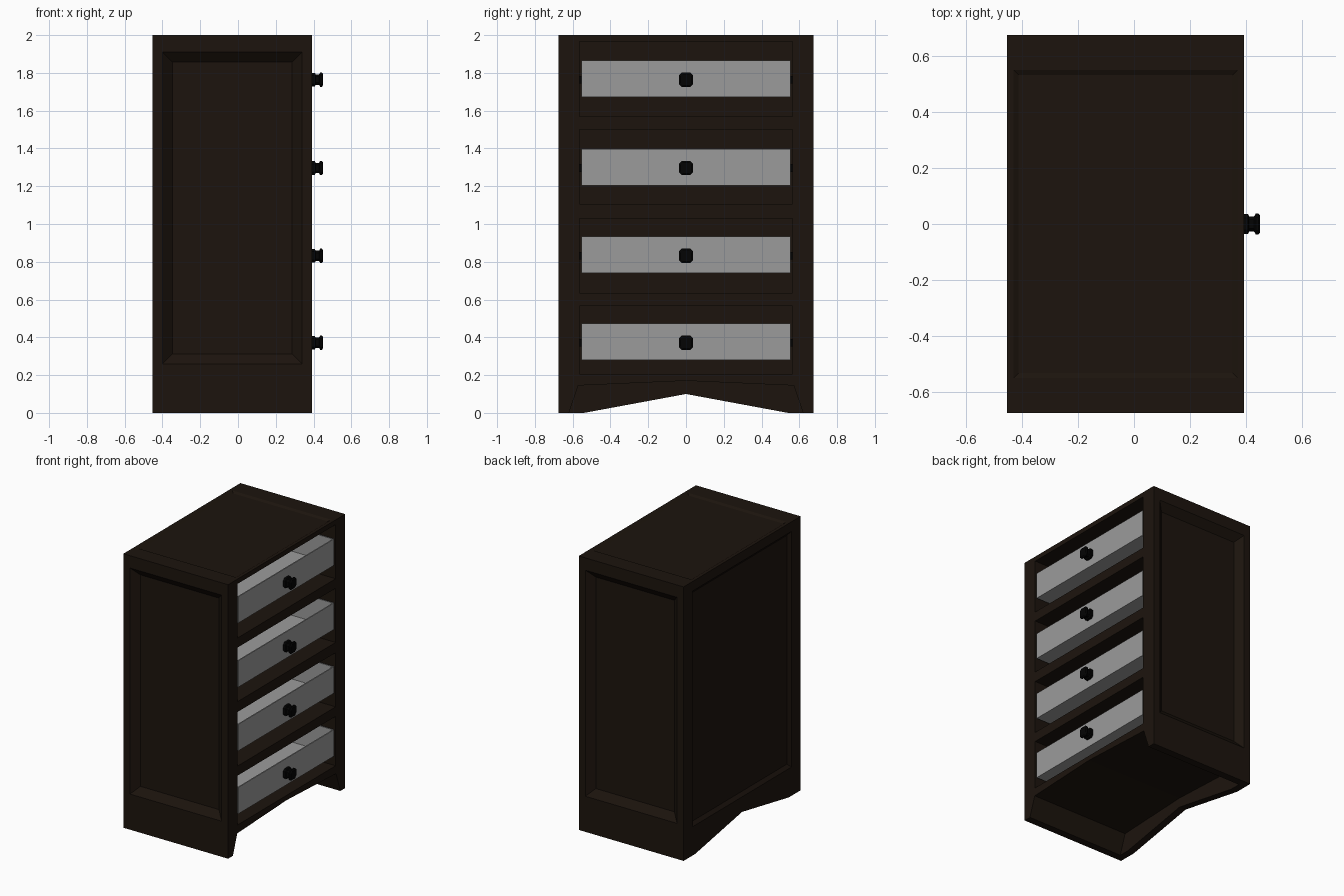
import bpy, bmesh, math
from mathutils import Vector

if "Cube" in bpy.data.objects:
    bpy.data.objects.remove(bpy.data.objects["Cube"])

def material(name, rgb):
    m = bpy.data.materials.new(name)
    m.diffuse_color = (*rgb, 1)
    m.use_nodes = True
    m.node_tree.nodes["Principled BSDF"].inputs["Base Color"].default_value = m.diffuse_color
    return m

wood = material("dark_wood", (0.0115, 0.0068, 0.004))
black = material("black_metal", (0.001, 0.001, 0.001))
grey = material("drawer_grey", (0.33, 0.33, 0.33))

def add(name, bm, mat=None):
    bmesh.ops.recalc_face_normals(bm, faces=bm.faces)
    me = bpy.data.meshes.new(name)
    bm.to_mesh(me)
    bm.free()
    ob = bpy.data.objects.new(name, me)
    bpy.context.collection.objects.link(ob)
    if mat:
        me.materials.append(mat)
    return ob

def box(name, lo, hi, mat=None):
    bm = bmesh.new()
    bmesh.ops.create_cube(bm, size=1)
    for v in bm.verts:
        v.co = Vector([lo[i] + (v.co[i] + 0.5) * (hi[i] - lo[i]) for i in range(3)])
    return add(name, bm, mat)

def hull(name, pts):
    bm = bmesh.new()
    for p in pts:
        bm.verts.new(p)
    bmesh.ops.convex_hull(bm, input=bm.verts)
    bmesh.ops.dissolve_limit(bm, angle_limit=0.01, verts=bm.verts, edges=bm.edges)
    return add(name, bm, wood)

def cut(body, cutter):
    m = body.modifiers.new("cut", 'BOOLEAN')
    m.operation = 'DIFFERENCE'
    m.solver = 'EXACT'
    m.object = cutter
    bpy.context.view_layer.objects.active = body
    bpy.ops.object.modifier_apply(modifier=m.name)
    bpy.data.objects.remove(cutter)

def panel_cutter(a, b, bevel, depth, place):
    # tapered block: place(u, v, height above surface) -> point
    pts = []
    for h, i in ((0.1, 0), (0, 0), (-depth, bevel)):
        for u in (a[0] + i, a[1] - i):
            for v in (b[0] + i, b[1] - i):
                pts.append(place(u, v, h))
    return hull("panel_cutter", pts)

def prism(profile, x0, x1):
    return hull("base_cutter", [(x, y, z) for x in (x0, x1) for y, z in profile])

# cabinet body
X0, X1, Y = -0.453, 0.393, 0.675
body = box("cabinet_body", (X0, -Y, 0), (X1, Y, 2), wood)

# recessed panels: two sides, back and top
for s in (-1, 1):
    cut(body, panel_cutter((-0.40, 0.34), (0.26, 1.91), 0.053, 0.045,
                           lambda u, v, h: (u, s * (Y + h), v)))
cut(body, panel_cutter((-0.57, 0.57), (0.21, 1.93), 0.025, 0.02,
                       lambda u, v, h: (X0 - h, u, v)))
cut(body, panel_cutter((-0.43, 0.37), (-0.55, 0.55), 0.018, 0.01,
                       lambda u, v, h: (u, v, 2 + h)))

# hollow base with pointed arches
cut(body, prism([(-0.62, -0.1), (0.62, -0.1), (0.62, 0), (-0.62, 0),
                 (-0.57, 0.145), (0.57, 0.145), (0, 0.17)], -0.40, 0.5))
cut(body, prism([(-0.54, -0.1), (0.54, -0.1), (0.54, 0), (-0.54, 0), (0, 0.1)],
                -0.55, -0.35))

# drawers: opening z range, drawer z range
rows = [((0.205, 0.565), (0.28, 0.473)), ((0.635, 1.03), (0.74, 0.933)),
        ((1.105, 1.50), (1.205, 1.398)), ((1.57, 1.965), (1.673, 1.865))]
BACK, WALL = -0.40, 0.008

# knob profile: x offset, half width of its chamfered square section
knob_profile = [(-0.01, 0.036), (0.014, 0.036), (0.018, 0.027), (0.036, 0.027),
                (0.042, 0.038), (0.051, 0.038), (0.057, 0.03)]
square = [(1, -0.6), (1, 0.6), (0.6, 1), (-0.6, 1),
          (-1, 0.6), (-1, -0.6), (-0.6, -1), (0.6, -1)]

def knob(name, z):
    bm = bmesh.new()
    rings = [[bm.verts.new((X1 + x, r * a, z + r * b)) for a, b in square]
             for x, r in knob_profile]
    for p, q in zip(rings, rings[1:]):
        for k in range(8):
            n = (k + 1) % 8
            bm.faces.new((p[k], p[n], q[n], q[k]))
    bm.faces.new(rings[0])
    bm.faces.new(rings[-1])
    add(name, bm, black)

for i, ((o0, o1), (d0, d1)) in enumerate(rows, 1):
    cut(body, box("opening_cutter", (BACK, -0.565, o0), (0.5, 0.565, o1), wood))
    # open-topped drawer box
    x0, x1 = BACK + 0.02, X1 - 0.003
    drawer = box(f"drawer_{i}", (x0, -0.553, d0), (x1, 0.553, d1), grey)
    cut(drawer, box("drawer_cutter", (x0 + WALL, -0.553 + WALL, d0 + 0.015),
                    (x1 - WALL, 0.553 - WALL, d1 + 0.1), grey))
    zc = (d0 + d1) / 2 - 0.005
    # slide rails on both sides of the drawer
    for s, side in ((-1, "left"), (1, "right")):
        ys = sorted((s * 0.551, s * 0.57))
        box(f"rail_{i}_{side}", (BACK, ys[0], zc - 0.02), (0.36, ys[1], zc + 0.02), black)
    knob(f"knob_{i}", zc)
